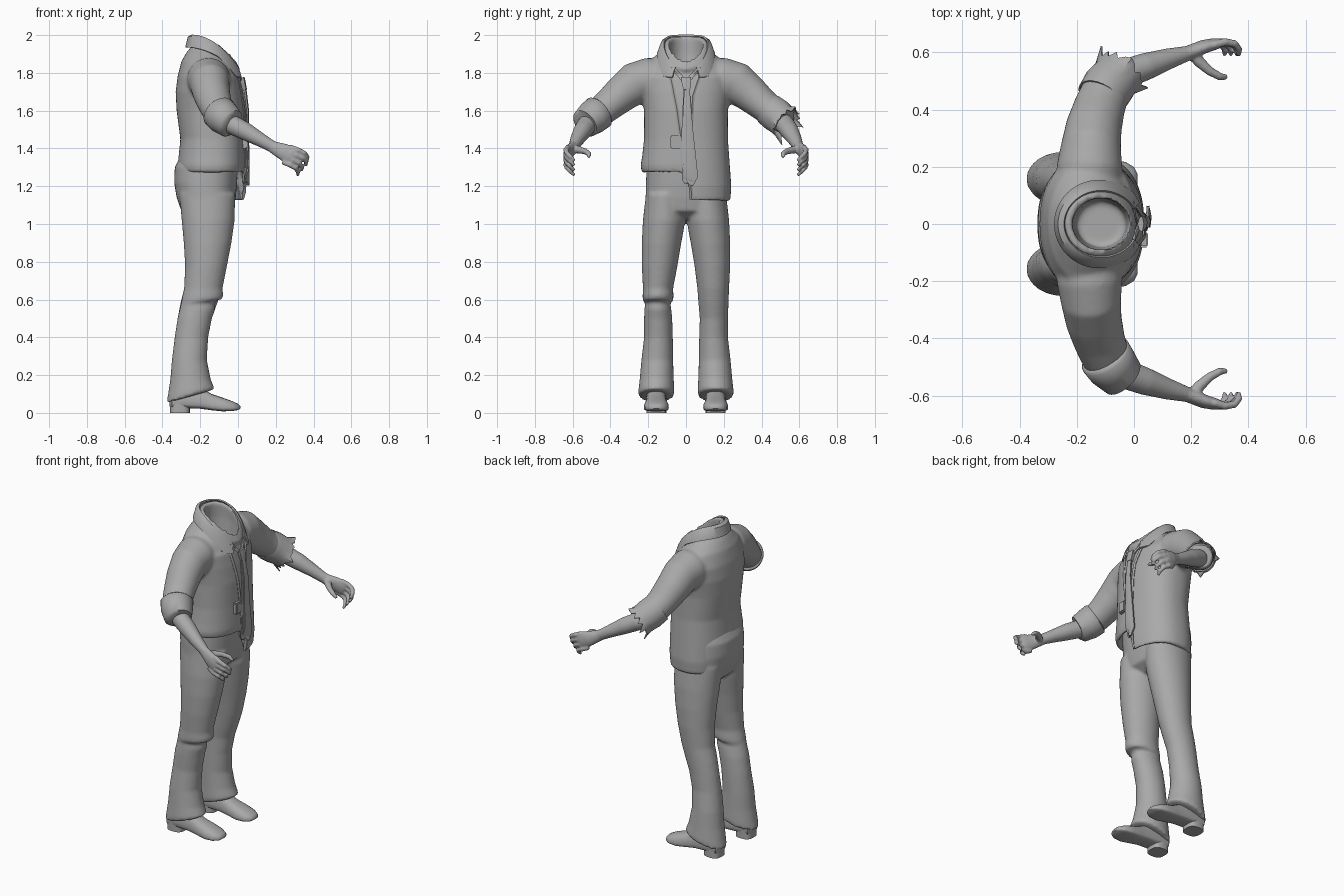
import bpy, bmesh, math
from mathutils import Vector
from mathutils.bvhtree import BVHTree

if "Cube" in bpy.data.objects:
    bpy.data.objects.remove(bpy.data.objects["Cube"])

GREY = bpy.data.materials.new("plain grey")
GREY.diffuse_color = (0.4, 0.4, 0.4, 1)
GREY.use_nodes = True
GREY.node_tree.nodes["Principled BSDF"].inputs["Base Color"].default_value = GREY.diffuse_color


def add_loft(bm, rings, cap=True):
    """Skin a list of equal-length point rings."""
    vs = [[bm.verts.new(p) for p in r] for r in rings]
    n = len(vs[0])
    for a, b in zip(vs, vs[1:]):
        for i in range(n):
            j = (i + 1) % n
            bm.faces.new((a[i], a[j], b[j], b[i]))
    if cap:
        for r in (vs[0], vs[-1]):
            c = bm.verts.new(sum((v.co for v in r), Vector()) / n)
            for i in range(n):
                bm.faces.new((r[i], r[(i + 1) % n], c))


def finish(name, bm, voxel=0, relax=0, thick=0, angle=50):
    """Turn a bmesh into a smooth object, optionally fused and relaxed."""
    bmesh.ops.recalc_face_normals(bm, faces=bm.faces[:])
    me = bpy.data.meshes.new(name)
    bm.to_mesh(me)
    bm.free()
    ob = bpy.data.objects.new(name, me)
    bpy.context.collection.objects.link(ob)
    if thick:
        m = ob.modifiers.new("thickness", 'SOLIDIFY')
        m.thickness, m.offset = thick, 0
    if voxel:
        m = ob.modifiers.new("fuse", 'REMESH')
        m.mode, m.voxel_size = 'VOXEL', voxel
    if relax:
        m = ob.modifiers.new("relax", 'SMOOTH')
        m.factor, m.iterations = 0.5, relax
    if ob.modifiers:
        dg = bpy.context.evaluated_depsgraph_get()
        new = bpy.data.meshes.new_from_object(ob.evaluated_get(dg))
        ob.modifiers.clear()
        ob.data = new
    ob.data.materials.clear()
    ob.data.materials.append(GREY)
    bpy.ops.object.select_all(action='DESELECT')
    ob.select_set(True)
    bpy.context.view_layer.objects.active = ob
    bpy.ops.object.shade_smooth_by_angle(angle=math.radians(angle))
    return ob


def level(z, xb, xf, y0, y1, lin=0, quad=0, p=2.0, tail=0, n=64):
    """Horizontal body ring; lin/quad lift or drop it toward the front."""
    out = []
    for i in range(n):
        a = 2 * math.pi * i / n
        c, s = math.cos(a), math.sin(a)
        x = (xb + xf) / 2 + (xf - xb) / 2 * math.copysign(abs(c) ** (2 / p), c)
        y = (y0 + y1) / 2 + (y1 - y0) / 2 * math.copysign(abs(s) ** (2 / p), s)
        d = x - xb
        k = min(1, max(0, (y + 0.005) / 0.03))
        out.append(Vector((x, y, z + lin * d - quad * d * d - tail * k)))
    return out


def limb(pts, up=(0, 0, 1), n=20):
    """Rings across a path of (x, y, z, radius along up, other radius)."""
    out = []
    for i, q in enumerate(pts):
        t = (Vector(pts[min(i + 1, len(pts) - 1)][:3]) - Vector(pts[max(i - 1, 0)][:3])).normalized()
        u = Vector(up)
        u = (u - t * u.dot(t)).normalized()
        v = t.cross(u)
        r1, r2 = q[3], q[-1]
        out.append([Vector(q[:3]) + u * r1 * math.cos(2 * math.pi * k / n)
                    + v * r2 * math.sin(2 * math.pi * k / n) for k in range(n)])
    return out


def side(pts, s):
    return [(p[0], p[1] * s) + tuple(p[2:]) for p in pts]


# Shirt body with untucked tail on one side and a hollow neck, plus sleeves
bm = bmesh.new()
R = [(1.34, -.28, 0, .2, 0, .14), (1.27, -.29, .02, .21, 0, .15), (1.275, -.315, .03, .235, .03, .15),
     (1.31, -.32, .036, .24, 0, .11), (1.36, -.315, .035, .232, 0, .05), (1.45, -.305, .032, .222, 0, 0),
     (1.6, -.325, .032, .222, 0, 0), (1.7, -.33, .02, .235, 0, 0), (1.78, -.32, .005, .24, 0, 0)]
rings = [level(z, xb, xf, -r, r, quad=q, p=2.3, tail=t) for z, xb, xf, r, q, t in R]
N = [(1.86, -.3, -.005, .22, .8), (1.905, -.275, 0, .165, 1.2), (1.935, -.25, .01, .13, 1.6),
     (1.995, -.24, .01, .112, 2.9), (1.99, -.215, -.015, .09, 2.9), (1.9, -.215, -.02, .09, 1.6),
     (1.76, -.2, -.03, .08, 0)]
rings += [level(z, xb, xf, -r, r, quad=q) for z, xb, xf, r, q in N]
add_loft(bm, rings)
sleeve = [(-.16, .10, 1.765, .11), (-.155, .2, 1.765, .115), (-.15, .27, 1.745, .112, .105),
          (-.14, .34, 1.69, .098), (-.12, .41, 1.63, .085, .09), (-.10, .46, 1.59, .08, .085),
          (-.075, .5, 1.56, .073), (-.05, .53, 1.54, .068)]
for s in (1, -1):
    add_loft(bm, limb(side(sleeve, s), n=32))
shirt = finish("shirt", bm, voxel=0.01, relax=5)
tree = BVHTree.FromPolygons([v.co for v in shirt.data.vertices], [p.vertices[:] for p in shirt.data.polygons])

# Rolled cuff on one sleeve, ragged cuff on the other
bm = bmesh.new()
cuff = [(-.105, .455, 1.595, .082), (-.1, .462, 1.59, .094), (-.075, .497, 1.562, .091),
        (-.04, .535, 1.532, .079), (-.033, .54, 1.528, .06)]
add_loft(bm, limb(side(cuff, -1), n=28))
finish("rolled_cuff", bm, angle=60)
bm = bmesh.new()
rag = limb([(-.115, .44, 1.605, .085), (-.09, .48, 1.575, .088), (-.065, .51, 1.55, .083)], n=28)
axis = Vector((.5, .6, -.55)).normalized()
mid = Vector((-.065, .51, 1.55))
rag.append([p + axis * (.014 + .03 * abs(math.sin(i * 1.7)) + (.025 if i % 7 == 0 else 0))
            + (p - mid) * (.3 if i % 7 == 0 else .03) for i, p in enumerate(rag[-1])])
add_loft(bm, rag, cap=False)
finish("torn_cuff", bm, thick=0.006)

# Folded collar around the neck, open at the front
bm = bmesh.new()
rows = [level(1.998, -.243, .013, -.115, .115, quad=2.9), level(1.99, -.262, .022, -.132, .132, quad=2.5),
        level(1.935, -.275, .03, -.15, .15, quad=1.75)]
for i, p in enumerate(rows[2]):
    f = max(0, 1 - abs(min(i, 64 - i) - 9) / 6)
    p.z -= .045 * f
    p.x += .012 * f
cols = [[bm.verts.new(r[i]) for r in rows] for i in range(5, 60)]
for a, b in zip(cols, cols[1:]):
    for k in range(2):
        bm.faces.new((a[k], b[k], b[k + 1], a[k + 1]))
finish("collar", bm, thick=0.009)


def strip(name, pts, lift, thick, steps=8):
    """Cloth band lying on the shirt front; pts are (y, z, half width)."""
    bm = bmesh.new()
    line = []
    for a, b in zip(pts, pts[1:]):
        line += [[a[k] + (b[k] - a[k]) * i / steps for k in range(3)] for i in range(steps)]
    line.append(pts[-1])
    prev = None
    for y, z, w in line:
        row = []
        for o in (-w, 0, w):
            hit = tree.ray_cast(Vector((1, y + o, z)), Vector((-1, 0, 0)))[0]
            x = hit.x if hit and hit.x > -.06 else .02
            row.append(bm.verts.new((x + lift + (.005 if o == 0 else 0), y + o, z)))
        if prev:
            for k in range(2):
                bm.faces.new((prev[k], prev[k + 1], row[k + 1], row[k]))
        prev = row
    return finish(name, bm, thick=thick)


# Front edges, loose necktie and its narrow end
strip("front_edge_right", [(-.085, 1.8, .008), (-.05, 1.62, .008), (-.022, 1.42, .008), (-.015, 1.3, .008)], .002, .008)
strip("front_edge_left", [(.075, 1.8, .008), (.035, 1.68, .008), (.022, 1.42, .008), (.03, 1.13, .008)], .002, .008)
strip("tie_loop_right", [(-.075, 1.83, .01), (-.01, 1.76, .014)], .006, .008)
strip("tie_loop_left", [(.075, 1.83, .01), (.01, 1.76, .014)], .006, .008)
strip("tie_knot", [(0, 1.775, .024), (.002, 1.745, .022), (.004, 1.71, .014)], .014, .022, 3)
strip("tie_tail", [(0, 1.71, .012), (-.008, 1.45, .016), (0, 1.23, .018), (0, 1.215, .006)], .008, .008)
strip("tie", [(.004, 1.71, .014), (.012, 1.5, .024), (.026, 1.25, .037), (.03, 1.205, .008)], .017, .01)

# Small pocket box beside the tie
bm = bmesh.new()
bmesh.ops.create_cube(bm, size=1)
for v in bm.verts:
    v.co = Vector((.034 + v.co.x * .03, -.054 + v.co.y * .055, 1.435 + v.co.z * .07))
bmesh.ops.bevel(bm, geom=bm.edges[:], offset=.006, segments=2, affect='EDGES')
finish("waist_box", bm)

# Trousers: hips and two legs, the right one torn at the knee
bm = bmesh.new()
add_loft(bm, [level(z, xb, xf, -r, r, p=2.3) for z, xb, xf, r in
              [(1.03, -.25, -.08, .12), (1.07, -.3, -.025, .205), (1.14, -.325, -.012, .214),
               (1.22, -.338, -.005, .212), (1.3, -.335, 0, .208), (1.37, -.3, .005, .2)]])
top = [(1.16, -.31, -.015, .01, .212, 0), (1.02, -.298, -.018, .003, .228, 0), (.9, -.287, -.035, .025, .234, 0),
       (.78, -.28, -.058, .045, .234, 0)]
low = [(.5, -.32, -.138, .073, .222, 0), (.4, -.335, -.158, .07, .222, 0), (.28, -.35, -.165, .068, .236, 0),
       (.18, -.358, -.145, .065, .245, 0), (.1, -.37, -.125, .062, .252, .12), (.055, -.378, -.13, .066, .25, .28),
       (.06, -.35, -.16, .085, .225, .28)]
plain = [(.66, -.285, -.085, .06, .228, 0), (.58, -.305, -.11, .066, .225, 0)]
torn = [(.66, -.285, -.082, .068, .228, 0), (.6, -.298, -.078, .066, .23, .1), (.58, -.3, -.085, .07, .228, .1),
        (.575, -.303, -.125, .085, .215, .1), (.55, -.308, -.122, .078, .22, 0)]
for s, knee in ((1, plain), (-1, torn)):
    add_loft(bm, [level(z, xb, xf, min(a * s, b * s), max(a * s, b * s), lin=l)
                  for z, xb, xf, a, b, l in top + knee + low])
finish("trousers", bm, voxel=0.01, relax=4)

for s, label in ((1, "left"), (-1, "right")):
    # Shoe upper and heel
    bm = bmesh.new()
    secs = []
    for x, w, zt, zb in [(-.362, .025, .1, .035), (-.35, .05, .13, .025), (-.28, .056, .15, .025),
                         (-.2, .055, .135, .022), (-.14, .058, .1, .014), (-.08, .066, .08, .008),
                         (-.03, .06, .062, .01), (0, .042, .048, .015), (.012, .018, .036, .022)]:
        ring = []
        for i in range(24):
            c, t = math.cos(math.pi * i / 12), math.sin(math.pi * i / 12)
            p = .5 if t < 0 else 1
            ring.append((x, s * .157 + w * math.copysign(abs(c) ** .7, c),
                         zb + (zt - zb) * (.3 + (.7 * t if t > 0 else -.3 * abs(t) ** p))))
        secs.append(ring)
    add_loft(bm, secs)
    finish(label + "_shoe", bm)
    bm = bmesh.new()
    add_loft(bm, [level(z, -.36, -.255, s * .157 - .053, s * .157 + .053, p=3, n=24) for z in (0, .05)])
    finish(label + "_heel", bm)

    # Forearm, palm, four curled fingers and thumb
    bm = bmesh.new()
    arm = [(-.11, .47, 1.575, .05), (-.03, .525, 1.525, .052), (.04, .55, 1.49, .048), (.12, .577, 1.445, .037),
           (.19, .597, 1.405, .03, .026)]
    palm = [(.16, .59, 1.42, .028, .024), (.2, .602, 1.4, .036, .025), (.245, .62, 1.38, .046, .024),
            (.285, .63, 1.362, .048, .02), (.3, .632, 1.355, .04, .015)]
    add_loft(bm, limb(side(arm, s)))
    add_loft(bm, limb(side(palm, s), up=(.35, 0, .94)))
    for k in range(4):
        x, z = .308 - .014 * k, 1.397 - .026 * k
        m = 1 - .12 * abs(k - 1)
        add_loft(bm, limb(side([(x - .03, .625, z + .01, .014), (x + .012 * m, .636, z - .006, .0145),
                                (x + .05 * m, .63, z - .022, .013), (x + .068 * m, .61, z - .042, .012),
                                (x + .066 * m, .59, z - .062, .008)], s), up=(0, 1, 0), n=12))
    add_loft(bm, limb(side([(.2, .6, 1.4, .022), (.23, .565, 1.392, .02), (.265, .534, 1.385, .016),
                            (.3, .515, 1.372, .014), (.325, .513, 1.355, .009)], s), n=12))
    finish(label + "_arm", bm, voxel=0.006, relax=3)
